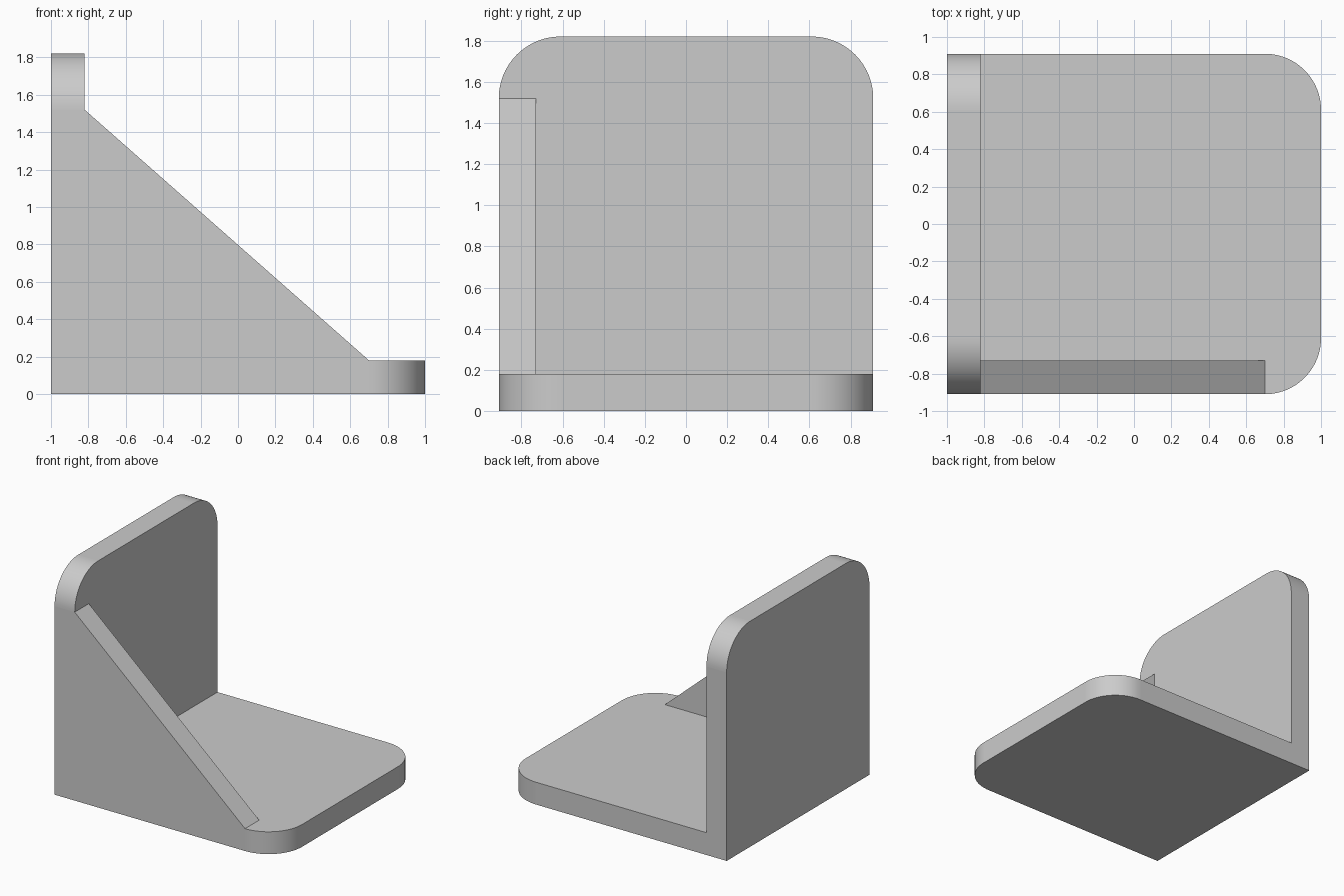
import bpy, bmesh
from mathutils import Vector

cube = bpy.data.objects.get("Cube")
if cube:
    bpy.data.objects.remove(cube, do_unlink=True)

LENGTH, HALF_W, HEIGHT = 1.0, 0.91, 1.82
THICK, RADIUS = 0.18, 0.30
INNER = -LENGTH + THICK          # inner face of the upright plate

grey = bpy.data.materials.new("plain grey")
grey.use_nodes = True
colour = (0.6, 0.6, 0.6, 1)
grey.diffuse_color = colour
grey.node_tree.nodes["Principled BSDF"].inputs["Base Color"].default_value = colour


def prism(name, profile, y0, y1, round_corners=False):
    """Extrude an x-z profile along y, optionally rounding the free plate corners."""
    bm = bmesh.new()
    face = bm.faces.new([bm.verts.new((x, y0, z)) for x, z in profile])
    out = bmesh.ops.extrude_face_region(bm, geom=[face])
    moved = [v for v in out["geom"] if isinstance(v, bmesh.types.BMVert)]
    bmesh.ops.translate(bm, verts=moved, vec=(0, y1 - y0, 0))
    bmesh.ops.recalc_face_normals(bm, faces=bm.faces)
    if round_corners:
        def is_corner(e):
            a, b = (v.co for v in e.verts)
            along_y = abs(a.y - b.y) > 0.01
            at_end = min(a.x, b.x) > LENGTH - 0.01 or min(a.z, b.z) > HEIGHT - 0.01
            return at_end and not along_y
        bmesh.ops.bevel(bm, geom=[e for e in bm.edges if is_corner(e)],
                        offset=RADIUS, segments=24, profile=0.5, affect='EDGES')
    mesh = bpy.data.meshes.new(name)
    bm.to_mesh(mesh)
    bm.free()
    mesh.materials.append(grey)
    obj = bpy.data.objects.new(name, mesh)
    bpy.context.collection.objects.link(obj)
    return obj


# Base plate and upright plate in one L-shaped section
bracket = prism("bracket", [(-LENGTH, 0), (LENGTH, 0), (LENGTH, THICK),
                            (INNER, THICK), (INNER, HEIGHT), (-LENGTH, HEIGHT)],
                -HALF_W, HALF_W, round_corners=True)

# Triangular gusset along the front edge
gusset = prism("gusset", [(INNER, THICK), (LENGTH - RADIUS, THICK),
                          (INNER, HEIGHT - RADIUS)],
               -HALF_W, -HALF_W + THICK)

# Fuse the gusset into the bracket
union = bracket.modifiers.new("union", 'BOOLEAN')
union.operation, union.solver, union.object = 'UNION', 'EXACT', gusset
bpy.context.view_layer.objects.active = bracket
bracket.select_set(True)
bpy.ops.object.modifier_apply(modifier="union")
bpy.data.objects.remove(gusset, do_unlink=True)

# Smooth rounded corners, flat plates
bpy.ops.object.shade_smooth_by_angle()
for face in bracket.data.polygons:
    if max(abs(c) for c in face.normal) > 0.9999:
        face.use_smooth = False
